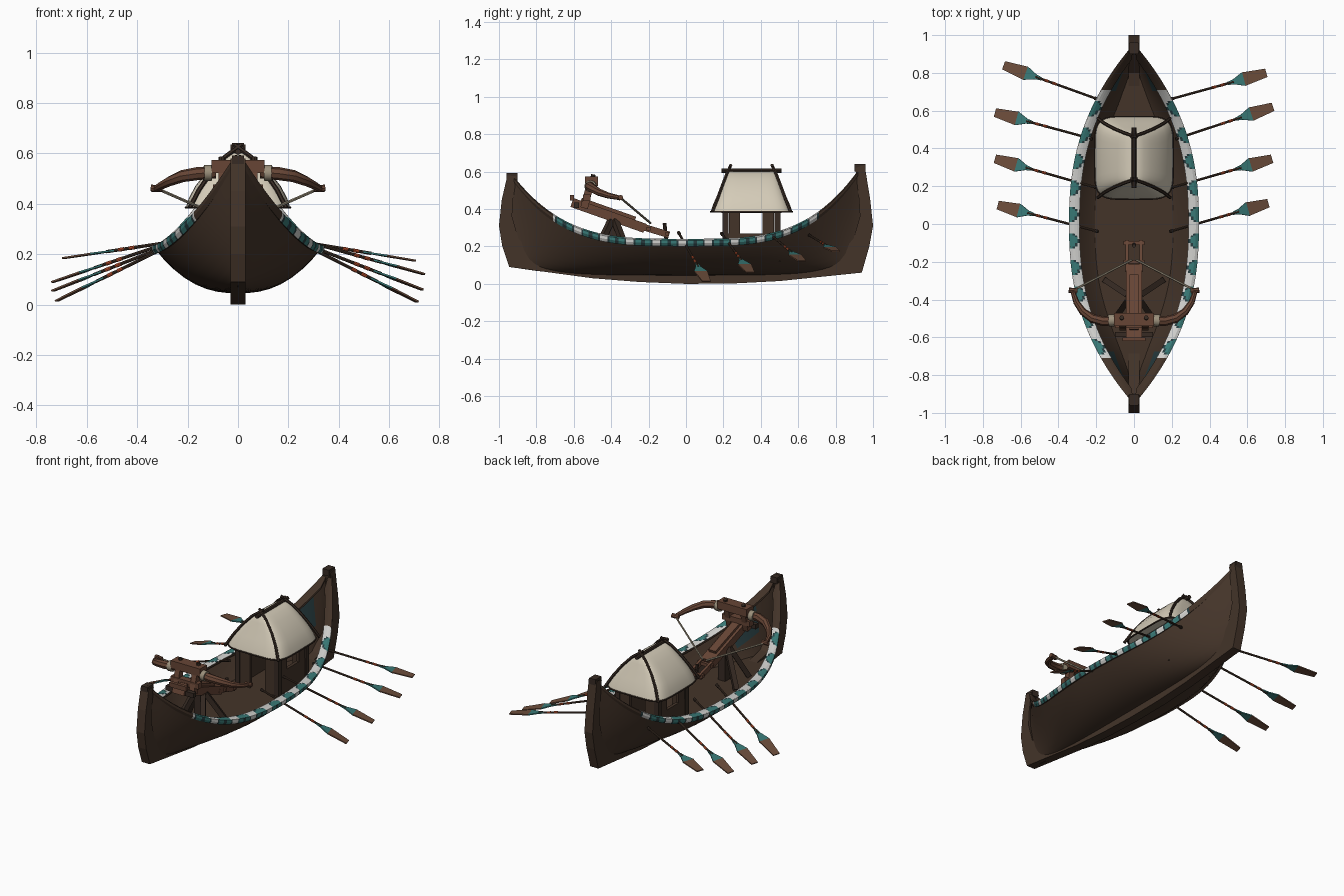
import bpy, bmesh, math
from mathutils import Vector as V

if "Cube" in bpy.data.objects:
    bpy.data.objects.remove(bpy.data.objects["Cube"])


def mat(name, r, g, b):
    m = bpy.data.materials.new(name)
    m.diffuse_color = (r, g, b, 1)
    m.use_nodes = True
    m.node_tree.nodes["Principled BSDF"].inputs["Base Color"].default_value = m.diffuse_color
    return m


HULL = mat("hull brown", .057, .034, .022)
FRAME = mat("dark frame wood", .038, .024, .017)
WOOD = mat("warm wood", .135, .06, .036)
BLADE = mat("paddle wood", .15, .074, .044)
CREAM = mat("cream canvas", .66, .6, .48)
ROPE = mat("rope beige", .33, .28, .2)
TEAL = mat("teal paint", .04, .19, .18)
WHITE = mat("white paint", .62, .62, .6)
ORANGE = mat("orange band", .55, .09, .03)
NAVY = mat("dark blue paint", .02, .045, .05)


def loft(name, rings, mats, rule=None, smooth=True, closed=True, caps=True):
    """Skin a list of point rings; rule(i, j) gives the material slot."""
    bm = bmesh.new()
    vs = [[bm.verts.new(p) for p in r] for r in rings]
    n = len(vs[0])
    for i in range(len(vs) - 1):
        for j in range(n if closed else n - 1):
            k = (j + 1) % n
            f = bm.faces.new((vs[i][j], vs[i][k], vs[i + 1][k], vs[i + 1][j]))
            f.material_index = rule(i, j) if rule else 0
    if caps:
        bm.faces.new(vs[0][::-1])
        bm.faces.new(vs[-1]).material_index = rule(len(vs) - 2, 0) if rule else 0
    bmesh.ops.recalc_face_normals(bm, faces=bm.faces)
    me = bpy.data.meshes.new(name)
    bm.to_mesh(me)
    bm.free()
    for m in mats:
        me.materials.append(m)
    if smooth:
        for p in me.polygons:
            p.use_smooth = True
        me.set_sharp_from_angle(angle=math.radians(35))
    ob = bpy.data.objects.new(name, me)
    bpy.context.collection.objects.link(ob)
    return ob


def tube(name, pts, radii, m, sides=8):
    pts = [V(p) for p in pts]
    if not isinstance(radii, (list, tuple)):
        radii = [radii] * len(pts)
    rings = []
    for i, p in enumerate(pts):
        d = (pts[min(i + 1, len(pts) - 1)] - pts[max(i - 1, 0)]).normalized()
        a = d.cross(V((0, 0, 1)) if abs(d.z) < .9 else V((0, 1, 0))).normalized()
        b = d.cross(a)
        rings.append([p + radii[i] * (a * math.cos(t) + b * math.sin(t))
                      for t in (2 * math.pi * k / sides for k in range(sides))])
    return loft(name, rings, [m])


def beam(name, a, b, w, h, m):
    """Box from a to b: w is the horizontal width, h the other thickness."""
    a, b = V(a), V(b)
    d = (b - a).normalized()
    s = d.cross(V((0, 0, 1)) if abs(d.z) < .99 else V((0, 1, 0))).normalized()
    u = s.cross(d)
    q = [s * w / 2 + u * h / 2, -s * w / 2 + u * h / 2, -s * w / 2 - u * h / 2, s * w / 2 - u * h / 2]
    return loft(name, [[a + c for c in q], [b + c for c in q]], [m], smooth=False)


# Hull lines
def half_width(y): return max(.34 * (1 - (abs(y) / .95) ** 2.4), .012)
def sheer(y): return .235 + (.38 if y > 0 else .345) * (abs(y) / .93) ** 3.5
def keel_z(y): return .045 + .06 * y ** 4
def power(y): return 2.4 - 1.0 * y * y


# Hull shell, outer and inner skin
ys = [-.94 + 1.88 * i / 64 for i in range(65)]
us = [-1 + k / 8 for k in range(17)]
rings = []
for y in ys:
    w, zs, zk, p = half_width(y), sheer(y), keel_z(y), power(y)
    outer = [(w * u, y, zk + (zs - zk) * abs(u) ** p) for u in us]
    wi = max(w - .02, .003)
    inner = [(wi * u, y, zk + .02 + (zs - zk - .02) * abs(u) ** p) for u in us[::-1]]
    rings.append(outer + inner)
loft("hull", rings, [HULL, NAVY],
     lambda i, j: 1 if 16 < j < 33 and .7 < abs(ys[i]) < .84 and (j < 20 or j > 29) else 0)

# Floor boards
rings = []
for k in range(33):
    y = -.8 + .05 * k
    zk = keel_z(y) + .015
    w = (half_width(y) - .01) * ((.125 - zk) / (sheer(y) - zk)) ** (1 / power(y))
    rings.append([(w, y, .125), (-w, y, .125), (-w, y, .115), (w, y, .115)])
loft("floor", rings, [HULL], smooth=False)

# Keel and stems: outer and inner profile swept as one bar
outer = [(-.955, .58), (-.985, .45), (-1, .31), (-.982, .2), (-.945, .09), (-.5, .03), (-.25, .01), (0, 0),
         (.25, .002), (.5, .015), (.94, .06), (.98, .2), (1, .31), (.985, .45), (.955, .635)]
inner = [(-.905, .575), (-.925, .45), (-.93, .36), (-.895, .24), (-.8, .15), (-.48, .08), (-.25, .06),
         (0, .055), (.25, .058), (.48, .07), (.8, .14), (.895, .24), (.93, .36), (.925, .45), (.905, .62)]
loft("keel_and_stems", [[(.029, *o), (-.029, *o), (-.029, *n), (.029, *n)]
                        for o, n in zip(outer, inner)], [HULL], smooth=False)
for y, z in ((-.93, .572), (.93, .622)):
    beam("stem_cap", (0, y - .03, z), (0, y + .03, z), .046, .04, FRAME)

# Painted gunwale rails: repeating arches of dark, teal and white
N = 186
ry = [-.93 + .01 * i for i in range(N + 1)]
across = [.008, .024, .034, .045, .056, .066]


def paint(i, j):
    y = ry[i] + .005
    if abs(y) > .71 or j > 5:
        return 0
    d = math.hypot((y + 1) % .14 - .07, across[j] - .02)
    return 3 if d < .014 else 2 if d < .039 else 3 if d < .047 else 1


for s in (1, -1):
    rings = []
    for y in ry:
        w, z = half_width(y), sheer(y)
        t = min(.052, w * .8)
        sec = [(w - .006, z - .034), (w + .004, z - .018), (w + .004, z - .002), (w - t * .25, z + .006),
               (w - t * .5, z + .006), (w - t * .75, z + .004), (w - t, z), (w - t, z - .014)]
        rings.append([(s * x, y, zz) for x, zz in sec])
    loft("gunwale_rail", rings, [HULL, WHITE, TEAL, NAVY], paint, smooth=False)

# Oars: (inner end, tip), right then left side
oars = [((.19, -.04, .275), (.71, .11, .012)), ((.19, .19, .27), (.73, .345, .06)),
        ((.22, .45, .265), (.735, .62, .122)), ((.19, .66, .26), (.70, .80, .175)),
        ((-.19, -.04, .275), (-.72, .10, .015)), ((-.19, .19, .27), (-.735, .345, .055)),
        ((-.22, .45, .265), (-.735, .59, .09)), ((-.19, .66, .26), (-.69, .84, .185))]
for a, b in oars:
    a, b = V(a), V(b)
    d = (b - a).normalized()
    L = (b - a).length
    side = d.cross(V((0, 0, 1))).normalized()
    up = side.cross(d)
    tube("oar_shaft", [a, b - d * .18], .0065, HULL)
    tube("oar_grip", [a, a + d * .02], .009, FRAME)
    for s in (.3, .255):
        tube("oar_band", [b - d * s, b - d * (s - .022)], .0075, ORANGE)
    st = [(.215, .008), (.18, .014), (.125, .037), (.11, .035), (.0, .023)]
    loft("oar_blade", [[b - d * s + side * (sx * hw) + up * (sz * .0035)
                        for sx, sz in ((1, 1), (-1, 1), (-1, -1), (1, -1))] for s, hw in st],
         [TEAL, BLADE], lambda i, j: 0 if i < 2 else 1, smooth=False)

# Cabin roof: puffed canvas
C = .35
levels = [(.385, .207, .218), (.42, .196, .207), (.47, .17, .185), (.52, .13, .163),
          (.56, .09, .146), (.588, .052, .134), (.602, .02, .124)]


def rounded(z, hx, hy, n=40):
    out = []
    for k in range(n):
        c, s = math.cos(2 * math.pi * k / n), math.sin(2 * math.pi * k / n)
        out.append((hx * math.copysign(abs(c) ** .4, c), C + hy * math.copysign(abs(s) ** .4, s), z))
    return out


loft("cabin_roof", [rounded(*l) for l in levels], [CREAM])
rim = rounded(.385, .207, .218)
tube("roof_rim", rim + rim[:1], .005, FRAME, 6)

# Ridge pole, hip poles and crossed tips
tube("ridge_pole", [(0, C - .16, .606), (0, C + .16, .606)], .012, FRAME)
for sy in (1, -1):
    for sx in (1, -1):
        tube("hip_pole", [(-.015 * sx, C + sy * .11, .635), (.05 * sx, C + sy * .132, .588),
                          (.105 * sx, C + sy * .155, .528), (.155 * sx, C + sy * .182, .455),
                          (.192 * sx, C + sy * .21, .385)], .009, FRAME, 6)
        # Corner posts and wall panels
        x, y = .14 * sx, C + .14 * sy
        beam("cabin_post", (x, y, .12), (x, y, .42), .032, .032, FRAME)
        beam("side_panel", (x, y - .05 * sy, .12), (x, y - .05 * sy, .4), .02, .06, HULL)
        beam("end_panel", (x - sx * .05, y, .12), (x - sx * .05, y, .4), .07, .02, HULL)
    beam("end_lintel", (-.15, C + .14 * sy, .385), (.15, C + .14 * sy, .385), .03, .03, FRAME)
    beam("side_sill", (.14 * sy, C - .14, .195), (.14 * sy, C + .14, .195), .02, .15, HULL)
    beam("side_lintel", (.14 * sy, C - .16, .39), (.14 * sy, C + .16, .39), .025, .025, FRAME)
    tube("ridge_lashing", [(0, C + sy * .11, .606), (0, C + sy * .122, .606)], .016, FRAME)

# Crossbow engine: sloping stock and slide
beam("stock", (0, -.61, .435), (0, -.22, .297), .085, .05, WOOD)
beam("stock_slide", (0, -.56, .45), (0, -.27, .348), .05, .022, WOOD)
beam("stock_nose", (-.1, -.585, .42), (.1, -.585, .42), .028, .03, FRAME)
beam("nose_bar", (-.06, -.61, .46), (.06, -.61, .46), .02, .03, WOOD)
for s in (1, -1):
    beam("winch_rail", (s * .036, -.25, .31), (s * .036, -.09, .262), .016, .035, WOOD)
    # Stand legs
    beam("front_leg", (s * .03, -.4, .34), (s * .1, -.5, .13), .03, .03, FRAME)
    beam("rear_leg", (s * .03, -.38, .34), (s * .15, -.3, .13), .03, .03, FRAME)
    beam("head_post", (s * .06, -.545, .405), (s * .06, -.505, .56), .035, .04, WOOD)
    # Bow arm with rope collar and tip
    tube("bow_arm", [(s * x, y, z) for x, y, z in
                     ((.09, -.51, .525), (.16, -.515, .52), (.22, -.5, .51), (.27, -.465, .49),
                      (.305, -.415, .472), (.325, -.355, .46))], [.024, .026, .024, .02, .016, .012], WOOD)
    tube("arm_collar", [(s * .105, -.51, .522), (s * .135, -.512, .522)], .032, ROPE, 12)
    tube("arm_tip", [(s * .3, -.355, .46), (s * .345, -.35, .462)], .014, WOOD)
    tube("bow_string", [(s * .32, -.35, .46), (s * .012, -.19, .325)], .006, ROPE, 6)
    tube("head_peg", [(s * .065, -.505, .54), (s * .065, -.495, .585)], .012, FRAME)
beam("head_beam", (-.105, -.505, .548), (.105, -.505, .548), .07, .05, WOOD)
beam("head_lower", (-.1, -.53, .46), (.1, -.53, .46), .04, .035, WOOD)
for y, z in ((-.2, .295), (-.1, .268)):
    beam("winch_bar", (-.055, y, z), (.055, y, z), .02, .02, WOOD)
tube("winch_handle", [(0, -.105, .235), (0, -.115, .325)], .01, FRAME)
beam("stand_post", (0, -.39, .12), (0, -.39, .36), .05, .05, FRAME)
